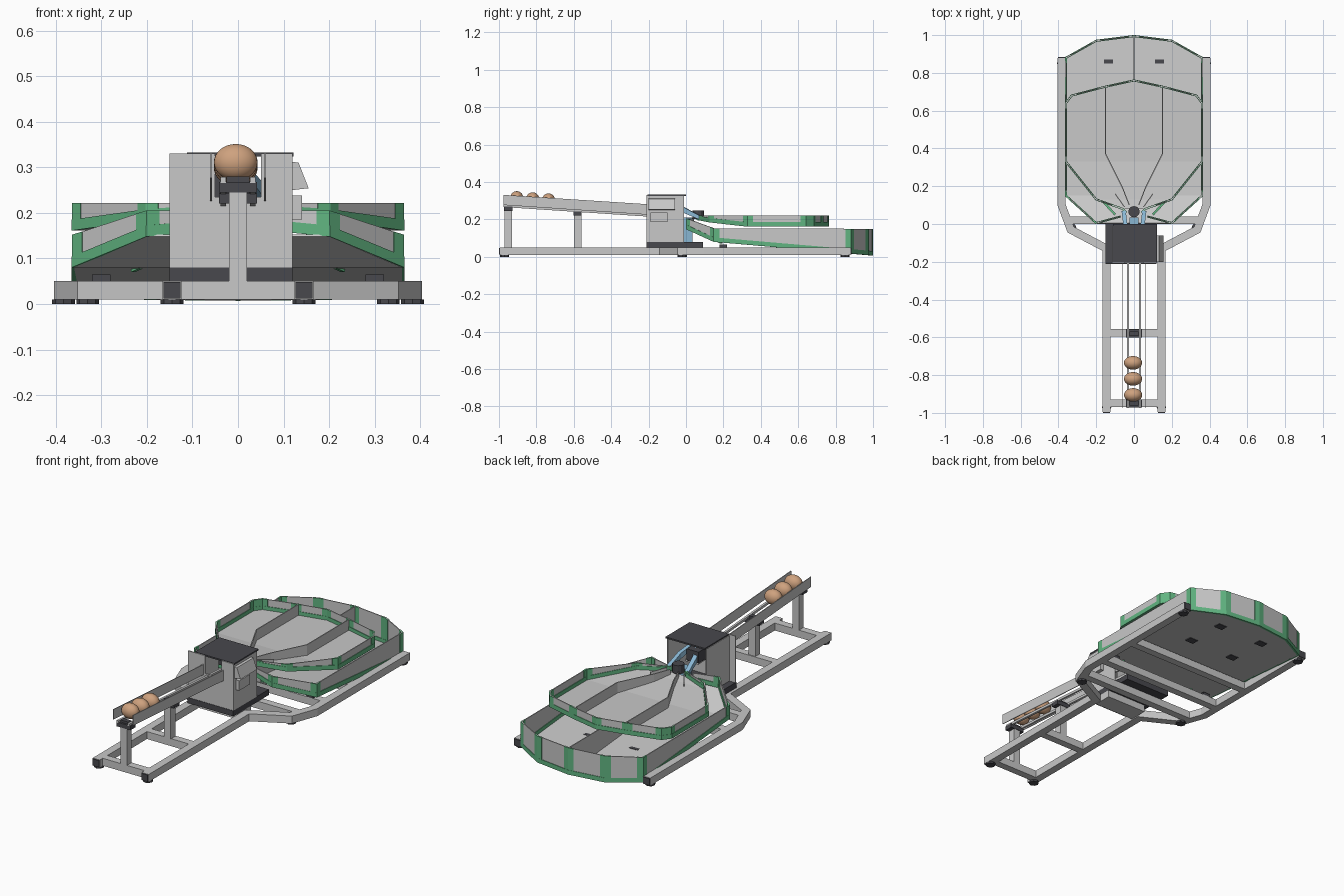
import bpy
import bmesh
from mathutils import Vector

if "Cube" in bpy.data.objects:
    bpy.data.objects.remove(bpy.data.objects["Cube"])


def material(name, rgb):
    m = bpy.data.materials.new(name)
    m.use_nodes = True
    m.diffuse_color = (*rgb, 1)
    m.node_tree.nodes["Principled BSDF"].inputs["Base Color"].default_value = (*rgb, 1)
    return m


GREY = material("light_grey_metal", (0.58, 0.58, 0.58))
DARK = material("charcoal", (0.065, 0.065, 0.075))
GREEN = material("green_plastic", (0.12, 0.46, 0.22))
TAN = material("egg_tan", (0.62, 0.36, 0.21))
BLUE = material("pale_blue", (0.25, 0.47, 0.65))


def mesh_object(name, verts, faces, mat):
    me = bpy.data.meshes.new(name)
    bm = bmesh.new()
    vs = [bm.verts.new(v) for v in verts]
    for f in faces:
        bm.faces.new([vs[i] for i in f])
    bmesh.ops.remove_doubles(bm, verts=bm.verts, dist=1e-5)
    bmesh.ops.recalc_face_normals(bm, faces=bm.faces)
    bm.to_mesh(me)
    bm.free()
    me.materials.append(mat)
    ob = bpy.data.objects.new(name, me)
    bpy.context.collection.objects.link(ob)
    return ob


def wall(name, path, t, mat):
    """Mitred ribbon of thickness t; path points are (x, y, bottom, top)."""
    flat = [Vector(p[:2]) for p in path]
    dirs = [(b - a).normalized() for a, b in zip(flat, flat[1:])]
    verts = []
    for i, p in enumerate(path):
        a, b = dirs[max(i - 1, 0)], dirs[min(i, len(dirs) - 1)]
        tangent = (a + b).normalized()
        side = Vector((-tangent.y, tangent.x)) * (t / 2 / max(tangent.dot(a), 0.3))
        l, r = flat[i] + side, flat[i] - side
        verts += [(*l, p[2]), (*r, p[2]), (*r, p[3]), (*l, p[3])]
    faces = [(0, 1, 2, 3)]
    for i in range(0, 4 * len(dirs), 4):
        faces += [(i + k, i + (k + 1) % 4, i + 4 + (k + 1) % 4, i + 4 + k) for k in range(4)]
    n = 4 * len(dirs)
    faces.append((n, n + 1, n + 2, n + 3))
    return mesh_object(name, verts, faces, mat)


def box(name, x, y, z, mat):
    cy = (y[0] + y[1]) / 2
    return wall(name, [(x[0], cy, *z), (x[1], cy, *z)], y[1] - y[0], mat)


def cylinder(name, loc, r, h, mat, sides=12):
    bpy.ops.mesh.primitive_cylinder_add(vertices=sides, radius=r, depth=h, location=loc)
    ob = bpy.context.object
    ob.name = name
    ob.data.materials.append(mat)
    return ob


def flip(path, s):
    return [(s * p[0], *p[1:]) for p in path]


# Base frame of square tube
TUBE = (0.01, 0.05)
for s, side in ((1, "left"), (-1, "right")):
    line = [(0.383, 0.88), (0.383, 0.1), (0.335, -0.03), (0.145, -0.13), (0.145, -0.995)]
    wall(side + "_frame_tube", flip([(*p, *TUBE) for p in line], s), 0.042, GREY)
    x = sorted((s * 0.126, s * 0.164))
    box(side + "_front_cap", x, (-1.0, -0.995), (0.012, 0.048), DARK)
    x = sorted((s * 0.363, s * 0.403))
    box(side + "_rear_cap", x, (0.88, 0.885), (0.012, 0.048), DARK)
    for px, py in ((0.383, 0.85), (0.33, -0.02), (0.145, -0.97)):
        cylinder(side + "_foot", (s * px, py, 0.005), 0.025, 0.01, DARK, 8)
    x = sorted((s * 0.28, s * 0.32))
    box(side + "_tray_support", x, (0.18, 0.22), (0.05, 0.065), DARK)
for name, half, y in (("front", 0.13, -0.95), ("middle", 0.13, -0.575), ("hub", 0.34, 0.02),
                      ("tray_front", 0.365, 0.2), ("tray_rear", 0.365, 0.43)):
    box(name + "_cross_tube", (-half, half), (y - 0.02, y + 0.02), TUBE, GREY)

# Sloping infeed rail on posts
for name, y, top in (("front", -0.95, 0.25), ("middle", -0.58, 0.225)):
    box(name + "_post", (-0.02, 0.02), (y - 0.02, y + 0.02), (0.05, top), GREY)
    box(name + "_post_cap", (-0.042, 0.042), (y - 0.022, y + 0.022), (top - 0.005, top + 0.018), DARK)
    box(name + "_rail_bracket", (-0.025, 0.025), (y - 0.012, y + 0.012), (top + 0.015, top + 0.03), DARK)
for s in (-1, 1):
    wall("rail_side_plate", [(s * 0.059, -0.975, 0.277, 0.331), (s * 0.059, -0.2, 0.225, 0.281)], 0.004, GREY)
    wall("rail_rod", [(s * 0.032, -0.975, 0.266, 0.279), (s * 0.032, -0.05, 0.205, 0.218)], 0.012, GREY)

# Eggs waiting on the rail
for y, z in ((-0.905, 0.311), (-0.82, 0.305), (-0.735, 0.299)):
    bpy.ops.mesh.primitive_uv_sphere_add(segments=28, ring_count=16, radius=1, location=(-0.005, y, z))
    egg = bpy.context.object
    egg.name = "egg"
    egg.scale = (0.048, 0.036, 0.04)
    egg.data.materials.append(TAN)
    bpy.ops.object.shade_smooth()

# Housing with open back and rail opening
box("housing_base", (-0.15, 0.12), (-0.212, 0.09), (0.05, 0.08), DARK)
box("housing_underbox", (-0.12, 0.12), (-0.16, -0.06), (0.012, 0.05), GREY)
for name, x, z in (("right", (-0.15, -0.05), (0.08, 0.33)), ("left", (0.05, 0.12), (0.08, 0.33)),
                   ("lower", (-0.05, 0.05), (0.08, 0.235))):
    box("housing_front_" + name, x, (-0.21, -0.204), z, GREY)
for name, x in (("right", -0.115), ("left", 0.114)):
    box("housing_wall_" + name, (x, x + 0.006), (-0.206, -0.01), (0.08, 0.325), GREY)
box("housing_lid", (-0.112, 0.122), (-0.205, 0.0), (0.324, 0.332), DARK)
box("side_panel", (0.12, 0.14), (-0.19, -0.1), (0.185, 0.238), GREY)
profile = [(0.12, 0.312), (0.133, 0.31), (0.155, 0.254), (0.12, 0.25)]
mesh_object("side_hood", [(x, y, z) for y in (-0.2, -0.06) for x, z in profile],
            [(0, 1, 2, 3), (4, 5, 6, 7)] + [(k, (k + 1) % 4, (k + 1) % 4 + 4, k + 4) for k in range(4)], GREY)

# Sorting arm at the hub
box("arm_motor", (-0.06, 0.01), (-0.08, -0.02), (0.23, 0.29), DARK)
box("arm_column", (-0.025, 0.025), (-0.01, 0.035), (0.08, 0.21), BLUE)
cylinder("arm_head", (0, 0.065, 0.225), 0.03, 0.045, DARK)
for s in (-1, 1):
    wall("swing_arm", flip([(0.02, -0.07, 0.27, 0.295), (0.045, -0.01, 0.235, 0.265), (0.055, 0.07, 0.2, 0.222)], s),
         0.022, BLUE)


def tray(name, rows, start):
    """Lofted floor, rim walls, green edging and corner posts; rows are (half width, y, floor, rim)."""
    verts = [(s * w, y, z) for w, y, z, _ in rows for s in (-1, 1)]
    quads = [(i, i + 1, i + 3, i + 2) for i in range(0, len(verts) - 2, 2)]
    floor = mesh_object(name + "_floor", verts, quads, GREY)
    floor.modifiers.new("thickness", "SOLIDIFY").thickness = 0.004
    half = [start] + rows
    rim = half + flip(half[:-1], -1)[::-1]
    wall(name + "_rim", rim, 0.005, GREY)
    wall(name + "_edging", [(x, y, a - 0.004, a + 0.02) for x, y, a, b in rim], 0.011, GREEN)
    for i in range(1, len(rim) - 1):
        here = Vector(rim[i])
        ends = []
        for other in (rim[i - 1], rim[i + 1]):
            step = Vector(other) - here
            ends.append(here + step * min(0.028 / step.xy.length, 0.5))
        wall(name + "_corner_post", [tuple(p) for p in (ends[0], here, ends[1])], 0.009, GREEN)


# Upper and lower fan trays
tray("upper_tray", [(0.06, 0.08, 0.198, 0.222), (0.2, 0.13, 0.188, 0.222), (0.36, 0.33, 0.165, 0.222),
                    (0.36, 0.64, 0.165, 0.222), (0.33, 0.68, 0.165, 0.222), (0.16, 0.725, 0.165, 0.222),
                    (0, 0.76, 0.165, 0.222)], (0.04, 0.06, 0.2, 0.222))
tray("lower_tray", [(0.2, 0.005, 0.152, 0.205), (0.36, 0.15, 0.084, 0.152), (0.36, 0.88, 0.021, 0.15),
                    (0.2, 0.97, 0.013, 0.15), (0, 0.995, 0.011, 0.15)], (0.07, 0.04, 0.165, 0.205))

# Lane dividers and floor braces
wall("lower_divider", [(0, 0.15, 0.084, 0.15), (0, 0.99, 0.012, 0.15)], 0.005, GREY)
for s in (-1, 1):
    wall("upper_divider", flip([(0.025, 0.1, 0.195, 0.222), (0.06, 0.19, 0.18, 0.222), (0.15, 0.37, 0.165, 0.222),
                                (0.15, 0.725, 0.165, 0.222)], s), 0.005, GREY)
    wall("hub_guide", flip([(0.05, 0.09, 0.196, 0.222), (0.1, 0.16, 0.184, 0.21)], s), 0.005, GREY)
    wall("floor_brace", flip([(0.23, 0.19, 0.07, 0.086), (0.1, 0.05, 0.13, 0.15)], s), 0.012, GREEN)
    for y in (0.62, 0.85):
        z = 0.084 - 0.0863 * (y - 0.15)
        x = sorted((s * 0.11, s * 0.16))
        box("underside_pad", x, (y - 0.02, y + 0.02), (z - 0.008, z), DARK)
